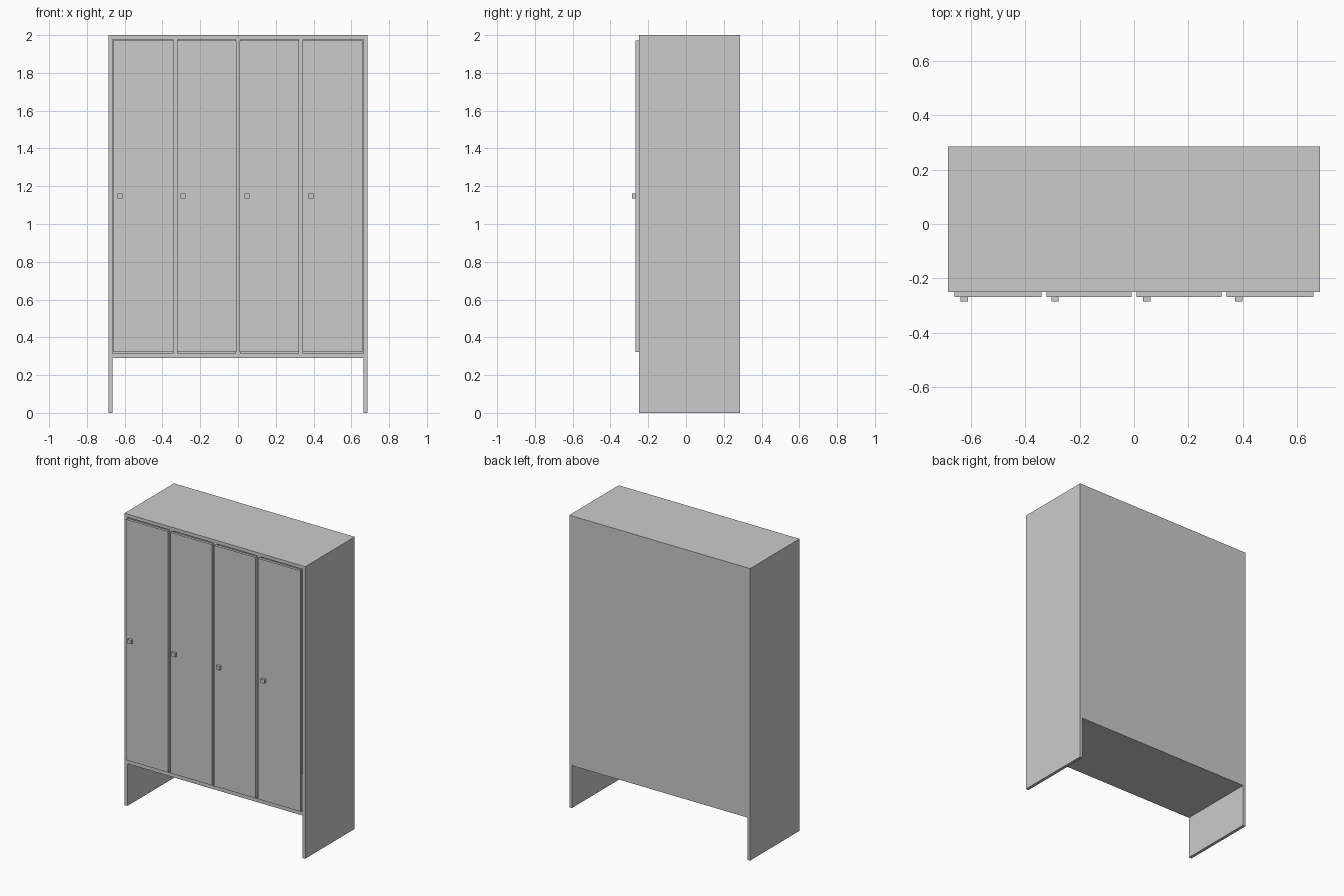
import bpy, bmesh

if "Cube" in bpy.data.objects:
    bpy.data.objects.remove(bpy.data.objects["Cube"])

W, T = 0.685, 0.021             # half width, panel thickness
FRONT, BACK = -0.25, 0.285
DOOR_FRONT, KNOB_FRONT = -0.268, -0.285


def box(name, x, y, z):
    """Box from (min, max) ranges on each axis."""
    bm = bmesh.new()
    bmesh.ops.create_cube(bm, size=1)
    for v in bm.verts:
        v.co = [r[0] if c < 0 else r[1] for c, r in zip(v.co, (x, y, z))]
    me = bpy.data.meshes.new(name)
    bm.to_mesh(me)
    bm.free()
    ob = bpy.data.objects.new(name, me)
    bpy.context.collection.objects.link(ob)
    return ob


# Cabinet carcass: solid block with leg space and front opening cut away
carcass = box("cabinet_carcass", (-W, W), (FRONT, BACK), (0, 2))
cutters = [
    box("leg_space_cutter", (-W + T, W - T), (-1, 1), (-1, 0.29)),
    box("opening_cutter", (-W + T, W - T), (-1, BACK - T), (0.314, 1.977)),
]
for c in cutters:
    c.hide_render = True
    mod = carcass.modifiers.new(c.name, 'BOOLEAN')
    mod.operation, mod.solver, mod.object = 'DIFFERENCE', 'EXACT', c
bpy.context.view_layer.objects.active = carcass
for c in cutters:
    bpy.ops.object.modifier_apply(modifier=c.name)
    bpy.data.objects.remove(c)

# Dividers between the four lockers
for i, x in enumerate((-0.332, 0, 0.332)):
    box(f"divider_{i + 1}", (x - 0.012, x + 0.012),
        (FRONT + 0.003, BACK - T), (0.314, 1.977))

# Doors, each with a small square knob near its left edge
doors = [(-0.66, -0.341), (-0.322, -0.009), (0.009, 0.322), (0.341, 0.66)]
knobs = (-0.625, -0.291, 0.047, 0.385)
for i, (span, k) in enumerate(zip(doors, knobs)):
    box(f"door_{i + 1}", span, (DOOR_FRONT, FRONT), (0.323, 1.972))
    box(f"knob_{i + 1}", (k - 0.0135, k + 0.0135),
        (KNOB_FRONT, DOOR_FRONT), (1.135, 1.162))
